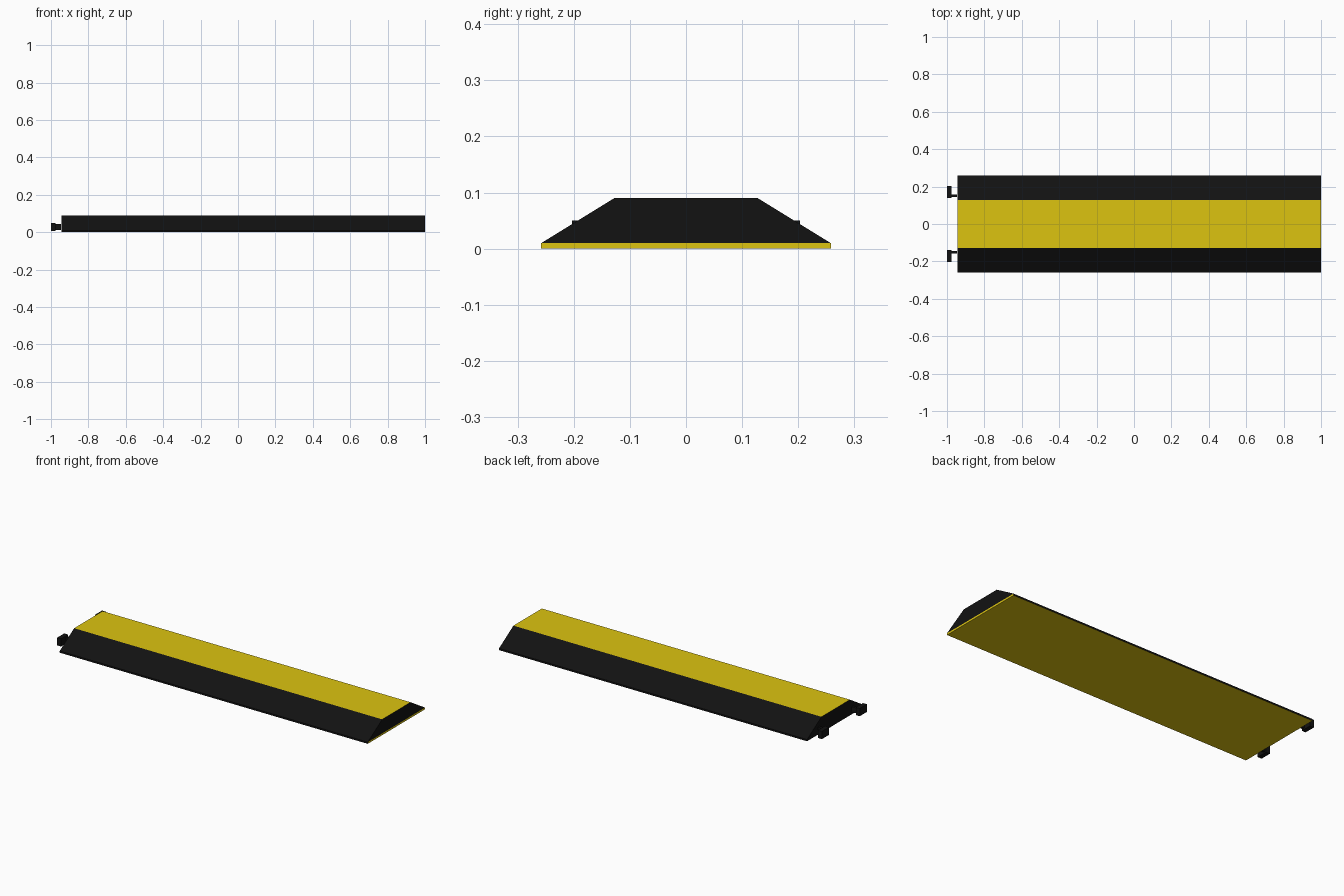
import bpy, bmesh

if "Cube" in bpy.data.objects:
    bpy.data.objects.remove(bpy.data.objects["Cube"])

def material(name, rgb):
    m = bpy.data.materials.new(name)
    m.diffuse_color = (*rgb, 1)
    m.use_nodes = True
    m.node_tree.nodes["Principled BSDF"].inputs["Base Color"].default_value = m.diffuse_color
    return m

BLACK = material("black_rubber", (0.006, 0.006, 0.006))
YELLOW = material("yellow_plastic", (0.72, 0.55, 0.005))
X0, X1 = -0.945, 1.0

def prism(name, profile, x0, x1, is_yellow=lambda n: False, skip=lambda n: False):
    """Extrude a (y, z) profile along x, colour faces by normal, drop hidden faces."""
    bm = bmesh.new()
    face = bm.faces.new([bm.verts.new((x0, y, z)) for y, z in profile])
    ext = bmesh.ops.extrude_face_region(bm, geom=[face], use_keep_orig=True)
    new = [v for v in ext["geom"] if isinstance(v, bmesh.types.BMVert)]
    bmesh.ops.translate(bm, verts=new, vec=(x1 - x0, 0, 0))
    bmesh.ops.recalc_face_normals(bm, faces=bm.faces)
    bm.normal_update()
    for f in bm.faces:
        f.material_index = int(is_yellow(f.normal))
    hidden = [f for f in bm.faces if skip(f.normal)]
    bmesh.ops.delete(bm, geom=hidden, context="FACES")
    me = bpy.data.meshes.new(name)
    bm.to_mesh(me)
    bm.free()
    me.materials.append(BLACK)
    me.materials.append(YELLOW)
    ob = bpy.data.objects.new(name, me)
    bpy.context.collection.objects.link(ob)
    return ob

def rect(y0, y1, z0, z1):
    return [(y0, z0), (y1, z0), (y1, z1), (y0, z1)]

# base plate: yellow underneath and on the right end
prism("base_plate", rect(-0.258, 0.258, 0, 0.01), X0, X1,
      is_yellow=lambda n: n.z < -0.9 or n.x > 0.9, skip=lambda n: n.z > 0.9)

# sloped ramp with a yellow top lid
prism("ramp_body", [(-0.258, 0.01), (0.258, 0.01), (0.128, 0.09), (-0.128, 0.09)],
      X0, X1, is_yellow=lambda n: n.z > 0.95, skip=lambda n: n.z < -0.9)

# pair of connector hooks on the left end
for label, s in (("back", 1), ("front", -1)):
    prism(f"{label}_connector_stem", rect(s * 0.145, s * 0.159, 0.013, 0.043), -0.975, X0)
    prism(f"{label}_connector_head", rect(s * 0.139, s * 0.203, 0.006, 0.05), -1.0, -0.975)
